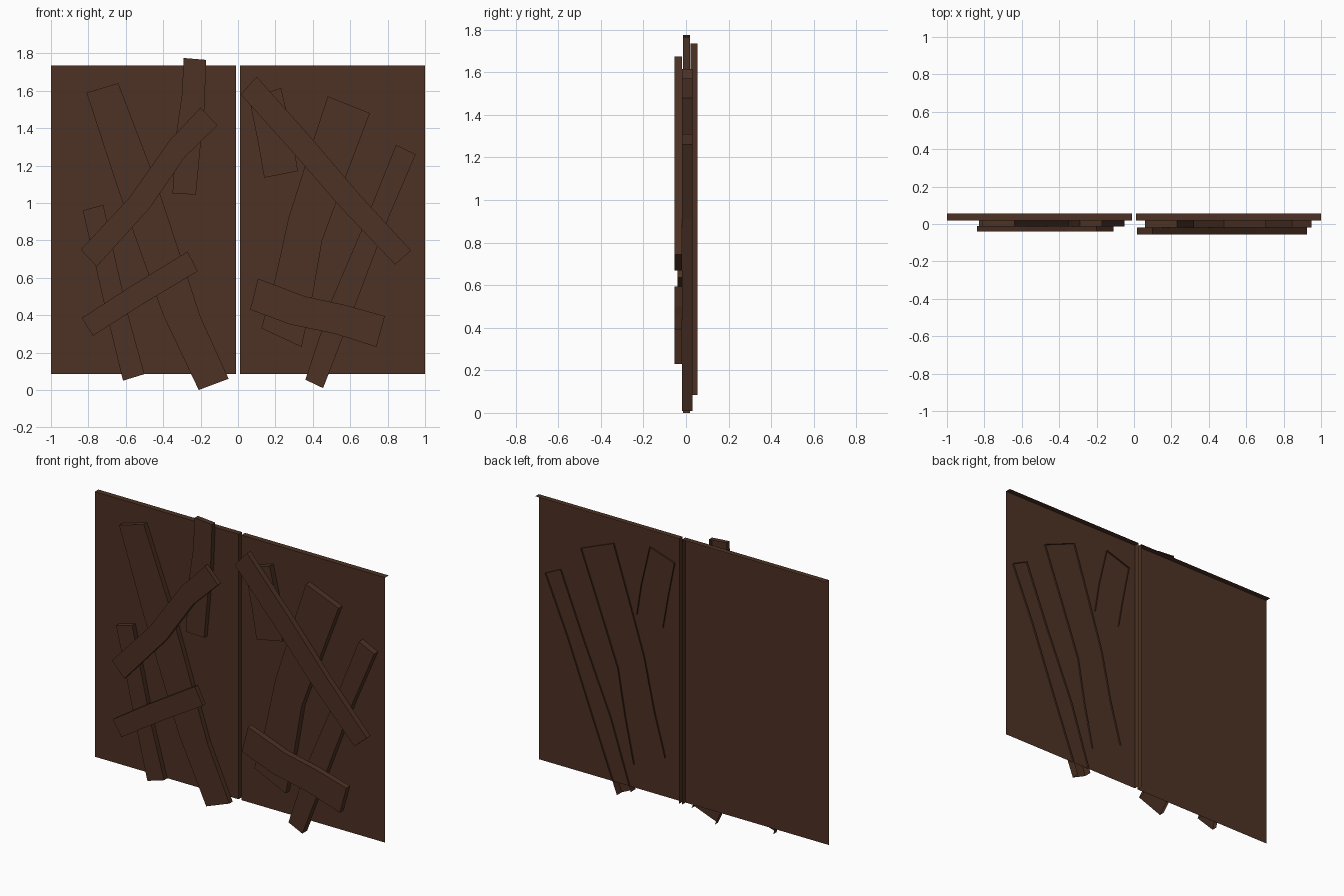
import bpy, bmesh

if "Cube" in bpy.data.objects:
    bpy.data.objects.remove(bpy.data.objects["Cube"])

wood = bpy.data.materials.new("dark_wood")
wood.diffuse_color = (0.075, 0.031, 0.017, 1)
wood.use_nodes = True
wood.node_tree.nodes["Principled BSDF"].inputs["Base Color"].default_value = wood.diffuse_color


def shell(name, pairs, front, back, end_cap=True):
    """Open-backed board from pairs of edge points (x, z), extruded along y."""
    bm = bmesh.new()
    rows = [[bm.verts.new((x, y, z)) for (x, z) in p for y in (front, back)] for p in pairs]
    faces = []
    for a, b in zip(rows, rows[1:]):
        faces.append(bm.faces.new((a[0], b[0], b[2], a[2])))   # front
        faces.append(bm.faces.new((a[1], b[1], b[0], a[0])))   # one edge
        faces.append(bm.faces.new((a[2], b[2], b[3], a[3])))   # other edge
    a, b = rows[0], rows[-1]
    faces.append(bm.faces.new((a[1], a[0], a[2], a[3])))
    if end_cap:
        faces.append(bm.faces.new((b[0], b[1], b[3], b[2])))
    bm.normal_update()
    if faces[0].normal.y > 0:
        bmesh.ops.reverse_faces(bm, faces=faces)
    finish(bm, name)


def finish(bm, name):
    me = bpy.data.meshes.new(name)
    bm.to_mesh(me)
    bm.free()
    me.materials.append(wood)
    bpy.context.collection.objects.link(bpy.data.objects.new(name, me))


def door(name, s):
    """Front sheet with a top and an inner return, open behind."""
    i, o, b, t, f, k = 0.01 * s, s, 0.085, 1.735, 0.02, 0.055
    bm = bmesh.new()
    quads = [((i, f, b), (o, f, b), (o, f, t), (i, f, t)),
             ((i, f, t), (o, f, t), (o, k, t), (i, k, t)),
             ((i, k, b), (i, f, b), (i, f, t), (i, k, t))]
    for q in quads:
        bm.faces.new([bm.verts.new(p) for p in (q if s > 0 else q[::-1])])
    bmesh.ops.remove_doubles(bm, verts=bm.verts, dist=1e-4)
    finish(bm, name)


door("door_panel_left", -1)
door("door_panel_right", 1)

# lower layer, left door
L = (-0.013, 0.019, False)
shell("long_plank_left", [((-.81, 1.59), (-.64, 1.64)), ((-.64, 1.07), (-.43, 1.09)),
                          ((-.40, .40), (-.20, .39)), ((-.21, 0), (-.05, .06))], *L)
shell("side_plank_left", [((-.83, .96), (-.72, .99)), ((-.765, .68), (-.66, .72)),
                          ((-.72, .48), (-.59, .41)), ((-.615, .05), (-.50, .085))], *L)
shell("top_plank_left", [((-.29, 1.775), (-.17, 1.765)), ((-.30, 1.58), (-.18, 1.50)),
                         ((-.33, 1.37), (-.20, 1.31)), ((-.35, 1.05), (-.225, 1.045))], *L)

# lower layer, right door (cuts slightly through the panel)
R = (-0.018, 0.03, False)
shell("short_plank_right", [((.06, 1.56), (.23, 1.615)), ((.11, 1.31), (.29, 1.36)),
                            ((.14, 1.135), (.32, 1.17))], *R)
shell("wide_plank_right", [((.48, 1.57), (.705, 1.48)), ((.385, 1.28), (.58, 1.15)),
                           ((.27, .92), (.45, .80)), ((.20, .60), (.40, .51)),
                           ((.125, .33), (.34, .23))], *R)
shell("side_plank_right", [((.845, 1.31), (.95, 1.26)), ((.69, .925), (.80, .91)),
                           ((.50, .48), (.625, .45)), ((.36, .055), (.455, .01))], *R)

# upper layer cross planks
shell("diagonal_plank_left", [((-.20, 1.51), (-.11, 1.415)), ((-.365, 1.335), (-.285, 1.245)),
                              ((-.58, 1.03), (-.47, .975)), ((-.84, .75), (-.755, .66))], -0.04, -0.01)
shell("cross_plank_left", [((-.27, .74), (-.215, .635)), ((-.58, .55), (-.50, .465)),
                           ((-.835, .385), (-.775, .29))], -0.04, -0.01)
shell("diagonal_plank_right", [((.015, 1.58), (.10, 1.675)), ((.28, 1.285), (.39, 1.35)),
                               ((.55, .975), (.65, 1.045)), ((.84, .67), (.925, .745))], -0.055, -0.018)
shell("cross_plank_right", [((.065, .43), (.107, .595)), ((.28, .35), (.36, .50)),
                            ((.52, .30), (.57, .455)), ((.74, .23), (.785, .395))], -0.055, -0.018)
